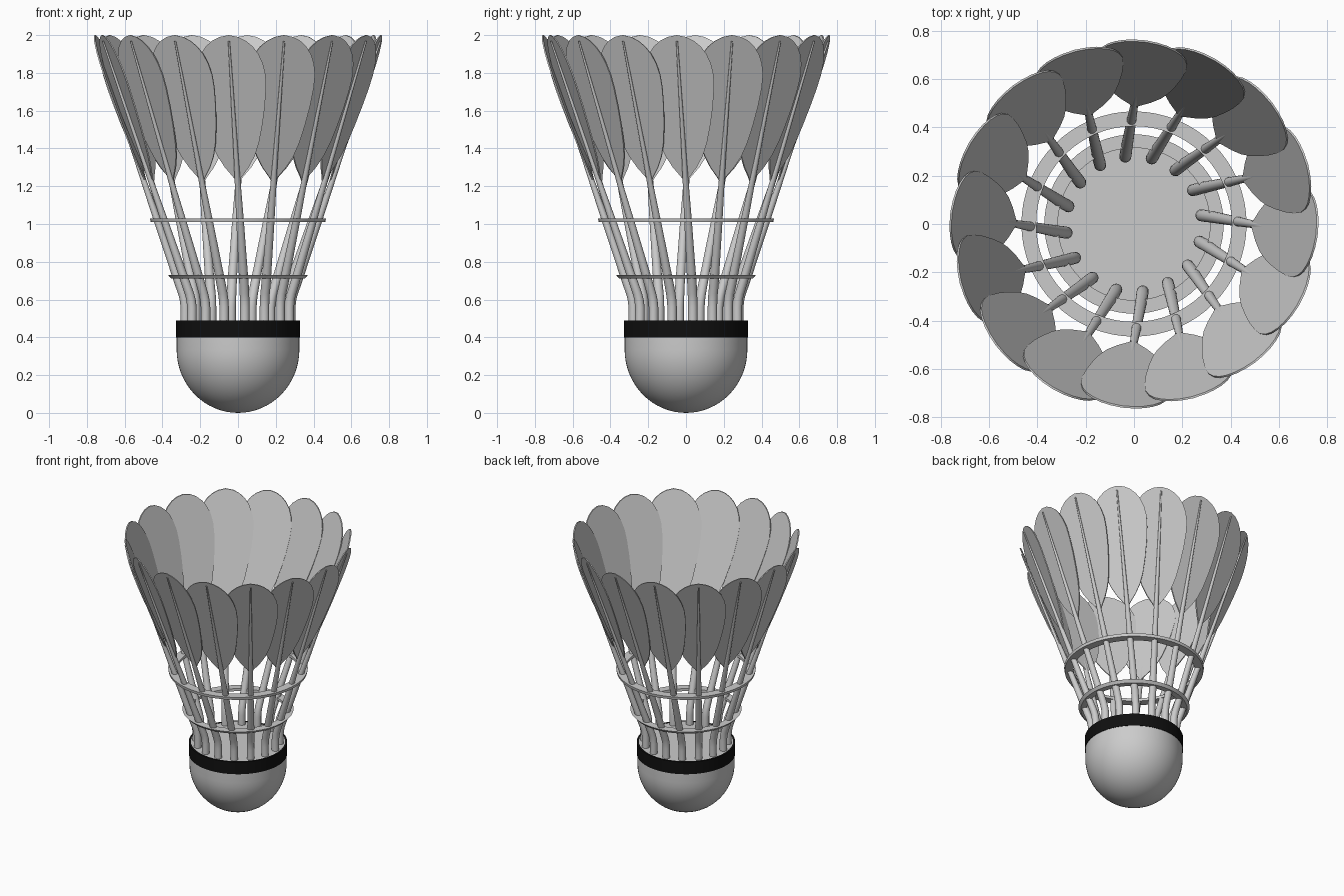
import bpy, bmesh
from math import sin, cos, pi, radians, sqrt
from mathutils import Vector, Matrix

if "Cube" in bpy.data.objects:
    bpy.data.objects.remove(bpy.data.objects["Cube"])

COUNT = 16


def finish(bm, name, smooth=35):
    bmesh.ops.remove_doubles(bm, verts=bm.verts, dist=1e-5)
    bmesh.ops.recalc_face_normals(bm, faces=bm.faces)
    me = bpy.data.meshes.new(name)
    bm.to_mesh(me)
    bm.free()
    ob = bpy.data.objects.new(name, me)
    bpy.context.collection.objects.link(ob)
    bpy.ops.object.select_all(action='DESELECT')
    ob.select_set(True)
    bpy.context.view_layer.objects.active = ob
    bpy.ops.object.shade_smooth_by_angle(angle=radians(smooth))
    return ob


def lathe(name, profile, closed=False):
    bm = bmesh.new()
    vs = [bm.verts.new((r, 0, z)) for r, z in profile]
    pairs = list(zip(vs, vs[1:])) + ([(vs[-1], vs[0])] if closed else [])
    edges = [bm.edges.new(p) for p in pairs]
    bmesh.ops.spin(bm, geom=vs + edges, cent=(0, 0, 0), axis=(0, 0, 1),
                   angle=2 * pi, steps=64, use_duplicate=False)
    return finish(bm, name)


def repeat_around(ob):
    for k in range(1, COUNT):
        c = ob.copy()
        c.name = f"{ob.name}_{k + 1}"
        c.rotation_euler.z = k * 2 * pi / COUNT
        bpy.context.collection.objects.link(c)


# Cork: rounded nose with short straight side and flat top
nose = [(0.325 * sin(a), 0.335 - 0.335 * cos(a))
        for a in (i * pi / 2 / 16 for i in range(17))]
lathe("cork", nose + [(0.325, 0.405), (0.317, 0.405), (0.317, 0.488), (0, 0.488)])

# Black band around the cork
band = lathe("band", [(0.315, 0.40), (0.328, 0.40), (0.328, 0.49), (0.315, 0.49)], True)
black = bpy.data.materials.new("black")
black.diffuse_color = (0.005, 0.005, 0.005, 1)
black.use_nodes = True
black.node_tree.nodes["Principled BSDF"].inputs["Base Color"].default_value = black.diffuse_color
band.data.materials.append(black)

# Binding rings
lathe("lower_ring", [(0.315, 0.712), (0.355, 0.712), (0.371, 0.731), (0.315, 0.731)], True)
lathe("upper_ring", [(0.405, 1.01), (0.462, 1.01), (0.466, 1.03), (0.405, 1.03)], True)


# Straight, slightly leaning axis shared by stem and feather (front one)
def axis(z):
    t = (z - 0.66) / (2.0 - 0.66)
    return Vector((0.033 - 0.083 * t, -(0.303 + 0.462 * t), z))


# Stem: tapered tube, bent near the cork
path = [(Vector((0.036, -0.279, 0.46)), 0.025), (Vector((0.036, -0.279, 0.56)), 0.025),
        (Vector((0.035, -0.284, 0.60)), 0.025), (Vector((0.034, -0.292, 0.63)), 0.025),
        (axis(0.67), 0.025), (axis(1.02), 0.020), (axis(1.35), 0.013), (axis(1.97), 0.005)]
bm = bmesh.new()
loops = [[bm.verts.new(p + Vector((r * cos(a), r * sin(a), 0)))
          for a in (i * 2 * pi / 16 for i in range(16))] for p, r in path]
for lo, hi in zip(loops, loops[1:]):
    for i in range(16):
        j = (i + 1) % 16
        bm.faces.new((lo[i], lo[j], hi[j], hi[i]))
bm.faces.new(loops[0])
bm.faces.new(loops[-1])
repeat_around(finish(bm, "stem"))

# Feather: flat vane, turned so each overlaps its neighbour
half = [(1.25, 0.024), (1.30, 0.064), (1.36, 0.100), (1.43, 0.127), (1.52, 0.150),
        (1.62, 0.170), (1.72, 0.183), (1.79, 0.185), (1.85, 0.174), (1.90, 0.154),
        (1.94, 0.125), (1.97, 0.090), (1.99, 0.050)]
side = Vector((cos(radians(8)), -sin(radians(8)), 0))
inward = Vector((0, 0.005, 0))
outline = ([axis(1.215)] + [axis(z) + side * w for z, w in half] + [axis(2.0)]
           + [axis(z) - side * w for z, w in reversed(half)])
bm = bmesh.new()
face = bm.faces.new([bm.verts.new(p + inward) for p in outline])
out = bmesh.ops.extrude_face_region(bm, geom=[face])
moved = [v for v in out["geom"] if isinstance(v, bmesh.types.BMVert)]
bmesh.ops.translate(bm, verts=moved, vec=(0, 0.008, 0))
repeat_around(finish(bm, "feather"))
